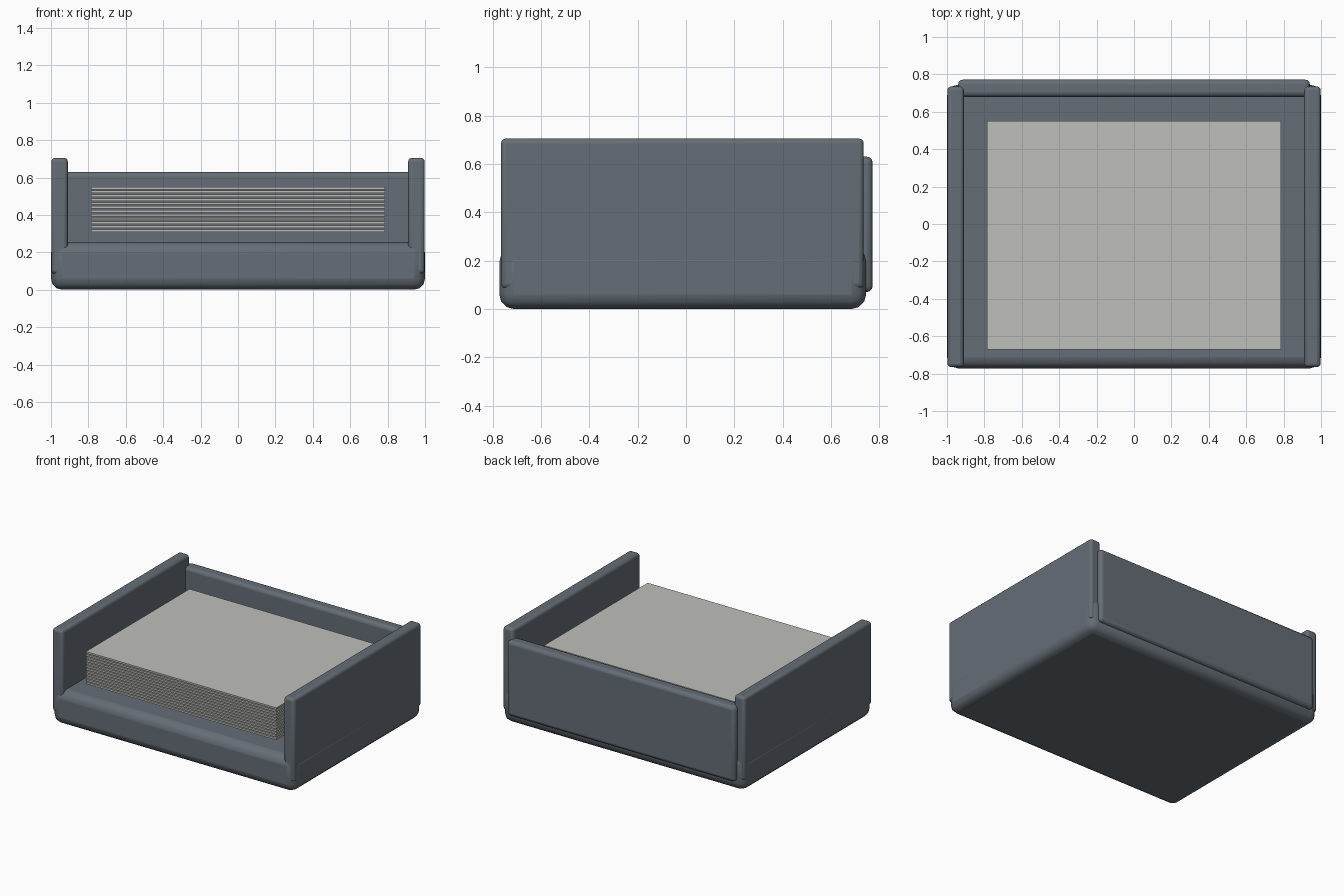
import bpy

cube = bpy.data.objects.get("Cube")
if cube:
    bpy.data.objects.remove(cube, do_unlink=True)


def material(name, rgb):
    m = bpy.data.materials.new(name)
    m.use_nodes = True
    color = (*rgb, 1)
    m.diffuse_color = color
    m.node_tree.nodes["Principled BSDF"].inputs["Base Color"].default_value = color
    return m


slate = material("slate grey", (0.13, 0.155, 0.18))
paper = material("paper white", (0.52, 0.53, 0.49))


def box(name, x, y, z, mat, bevel=0, segments=3):
    """Box spanning the given (min, max) ranges, with optional rounded edges."""
    spans = (x, y, z)
    bpy.ops.mesh.primitive_cube_add(size=1, location=[(a + b) / 2 for a, b in spans])
    ob = bpy.context.object
    ob.name = name
    ob.scale = [b - a for a, b in spans]
    bpy.ops.object.transform_apply(location=False, rotation=False, scale=True)
    ob.data.materials.append(mat)
    if bevel:
        mod = ob.modifiers.new("rounded edges", "BEVEL")
        mod.width = bevel
        mod.segments = segments
        bpy.ops.object.shade_smooth_by_angle(angle=0.7)
    return ob


# Tray base
box("tray_base", (-1, 1), (-0.772, 0.745), (0, 0.255), slate, 0.06)

# Side walls
for name, x in (("left_wall", (0.91, 0.998)), ("right_wall", (-0.998, -0.91))):
    box(name, x, (-0.765, 0.735), (0.085, 0.705), slate, 0.02)

# Back wall
box("back_wall", (-0.94, 0.94), (0.68, 0.772), (0.07, 0.63), slate, 0.025)

# Stack of paper sheets
count, bottom, top, thick = 12, 0.31, 0.55, 0.013
step = (top - bottom - thick) / (count - 1)
for i in range(count):
    z = bottom + i * step
    box(f"paper_sheet_{i + 1}", (-0.785, 0.785), (-0.67, 0.55), (z, z + thick), paper)
